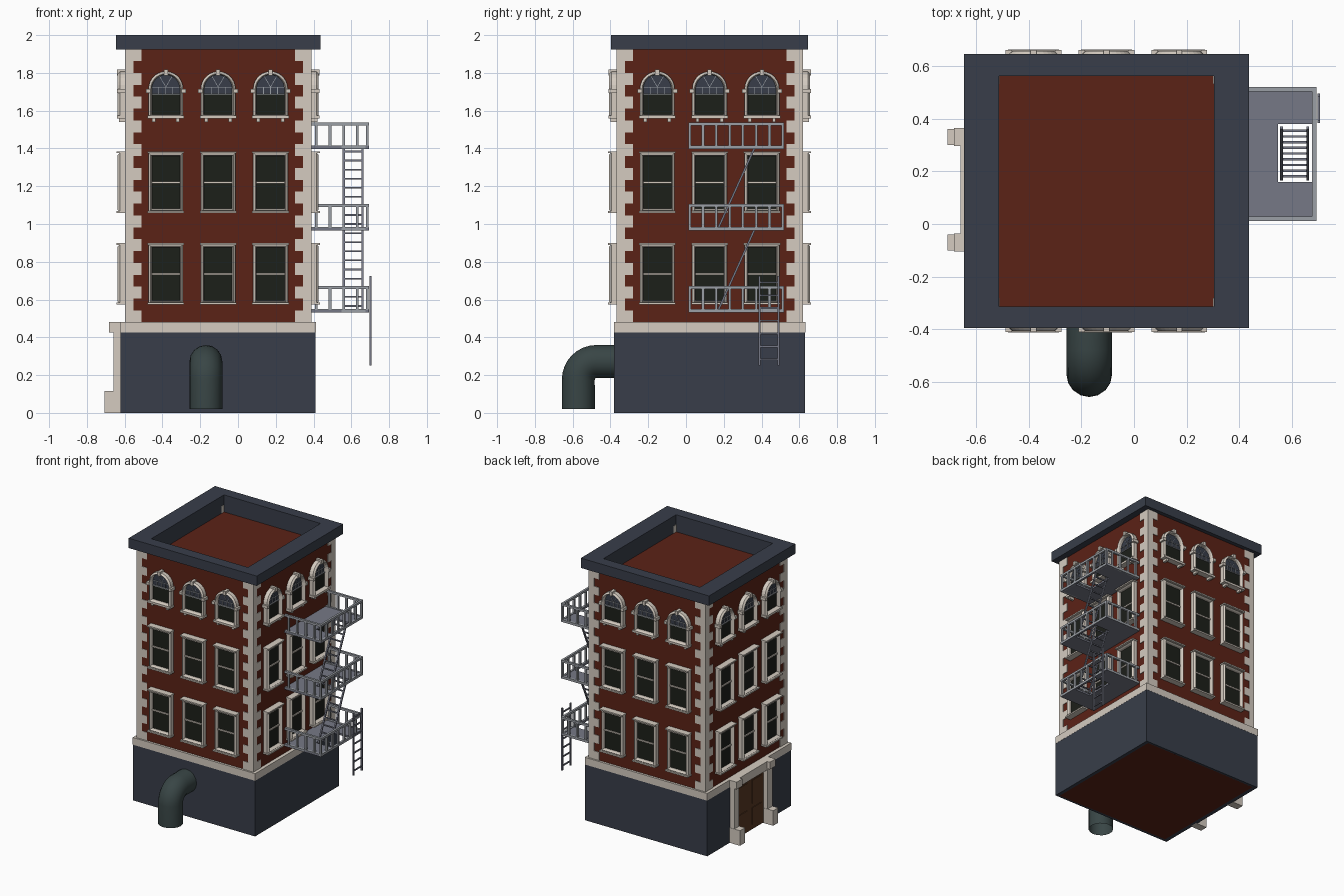
import bpy, bmesh, math
from mathutils import Matrix, Vector

if "Cube" in bpy.data.objects:
    bpy.data.objects.remove(bpy.data.objects["Cube"])

CX, CY, H = -0.105, 0.125, 0.49      # tower centre and half width of the brick body


def mat(name, r, g, b):
    m = bpy.data.materials.new(name)
    m.diffuse_color = (r, g, b, 1)
    m.use_nodes = True
    m.node_tree.nodes["Principled BSDF"].inputs["Base Color"].default_value = m.diffuse_color
    return m


BRICK = mat("brick", 0.105, 0.016, 0.008)
SLATE = mat("slate", 0.04, 0.048, 0.068)
CREAM = mat("cream_stone", 0.66, 0.6, 0.53)
GLASS = mat("dark_glass", 0.012, 0.014, 0.01)
STEEL = mat("steel", 0.33, 0.35, 0.38)
PLATE = mat("plate_steel", 0.18, 0.19, 0.24)
PIPE = mat("pipe_green", 0.04, 0.06, 0.06)
WOOD = mat("door_wood", 0.1, 0.04, 0.016)


def box(bm, x0, x1, y0, y1, z0, z1):
    m = Matrix.Translation(((x0 + x1) / 2, (y0 + y1) / 2, (z0 + z1) / 2)) @ \
        Matrix.Diagonal((x1 - x0, y1 - y0, z1 - z0, 1))
    bmesh.ops.create_cube(bm, size=1, matrix=m)


def bar(bm, p, q, w):
    p, q = Vector(p), Vector(q)
    d = q - p
    m = Matrix.Translation((p + q) / 2) @ d.to_track_quat('Z', 'Y').to_matrix().to_4x4() @ \
        Matrix.Diagonal((w, w, d.length, 1))
    bmesh.ops.create_cube(bm, size=1, matrix=m)


def loft(bm, loops, closed=False):
    rows = [[bm.verts.new(p) for p in l] for l in loops]
    n = len(rows[0])
    pairs = list(zip(rows, rows[1:])) + ([(rows[-1], rows[0])] if closed else [])
    for a, b in pairs:
        for i in range(n):
            j = (i + 1) % n
            bm.faces.new((a[i], a[j], b[j], b[i]))
    if not closed:
        bm.faces.new(rows[0])
        bm.faces.new(rows[-1])


def mesh(name, bm, m):
    bmesh.ops.recalc_face_normals(bm, faces=bm.faces)
    me = bpy.data.meshes.new(name)
    bm.to_mesh(me)
    bm.free()
    me.materials.append(m)
    return me


def place(name, me, matrix=Matrix()):
    o = bpy.data.objects.new(name, me)
    o.matrix_world = matrix
    bpy.context.collection.objects.link(o)
    return o


def square_ring(name, ox, oy, ix, iy, z0, z1, m):
    bm = bmesh.new()
    sq = lambda a, b, z: [(CX + s * a, CY + t * b, z) for s, t in ((-1, -1), (1, -1), (1, 1), (-1, 1))]
    loft(bm, [sq(ox, oy, z0), sq(ox, oy, z1), sq(ix, iy, z1), sq(ix, iy, z0)], True)
    place(name, mesh(name, bm, m))


# Tower: brick body, base, band, parapet and cornice
bm = bmesh.new()
box(bm, CX - H, CX + H, CY - H, CY + H, 0, 1.87)
place("brick_body", mesh("brick_body", bm, BRICK))
square_ring("base_wall", 0.516, 0.506, 0.485, 0.485, 0, 0.425, SLATE)
square_ring("stone_band", 0.517, 0.507, 0.48, 0.48, 0.425, 0.48, CREAM)
square_ring("parapet", H, H, 0.45, 0.45, 1.87, 1.93, BRICK)
square_ring("parapet_lining", 0.46, 0.46, 0.408, 0.438, 1.86, 1.93, SLATE)
square_ring("cornice", 0.541, 0.521, 0.408, 0.438, 1.925, 2.0, SLATE)

# Corner quoins, alternately long and short
bm = bmesh.new()
N = 23
step = (1.925 - 0.48) / N
for sx in (-1, 1):
    for sy in (-1, 1):
        for i in range(N):
            L = 0.088 if i % 2 == 0 else 0.045
            xs = sorted((CX + sx * (H + 0.004), CX + sx * (H + 0.004 - L)))
            ys = sorted((CY + sy * (H + 0.004), CY + sy * (H + 0.004 - L)))
            # stop under the recessed roof so nothing shows inside the parapet
            box(bm, *xs, *ys, 0.48 + i * step, 0.48 + (i + 1) * step)
place("quoins", mesh("quoins", bm, CREAM))


# Window parts in wall space: x along wall, -y outward, z from window bottom
def rect(i, y, h=0.315, w=0.184):
    a = w / 2 - i
    return [(-a, y, i), (a, y, i), (a, y, h - i), (-a, y, h - i)]


def arch(i, y, h=0.245, w=0.184):
    a, c = w / 2 - i, h - w / 2
    arc = [(a * math.cos(t), y, c + a * math.sin(t)) for t in (math.pi * k / 14 for k in range(15))]
    return [(-a, y, i), (a, y, i)] + arc


def casing(bm, shape):
    loft(bm, [shape(0, 0.01), shape(0, -0.03), shape(0.012, -0.042), shape(0.018, -0.03),
              shape(0.018, 0.01)], True)


bm = bmesh.new()
casing(bm, rect)
box(bm, -0.097, 0.097, -0.048, 0, -0.005, 0.006)       # sill
box(bm, -0.097, 0.097, -0.048, 0, 0.312, 0.322)        # head
box(bm, -0.076, 0.076, -0.02, 0, 0.152, 0.163)         # meeting rail
sash_frame = mesh("sash_frame", bm, CREAM)
bm = bmesh.new()
loft(bm, [rect(0.015, 0.005), rect(0.015, -0.012)])
sash_glass = mesh("sash_glass", bm, GLASS)

bm = bmesh.new()
casing(bm, arch)
SP = 0.245 - 0.092
box(bm, -0.097, 0.097, -0.046, 0, -0.004, 0.012)       # sill
for s in (-1, 1):
    box(bm, s * 0.064 - 0.009, s * 0.064 + 0.009, -0.036, 0, -0.022, -0.002)   # sill feet
    box(bm, s * 0.094 - 0.012, s * 0.094 + 0.012, -0.046, 0, SP - 0.022, SP)   # imposts
box(bm, -0.011, 0.011, -0.046, 0, 0.224, 0.256)        # keystone
arch_frame = mesh("arch_frame", bm, CREAM)
bm = bmesh.new()
box(bm, -0.076, 0.076, -0.018, 0, 0.122, 0.129)        # transom and glazing bars
box(bm, -0.074, 0.074, -0.016, 0, 0.160, 0.163)
for x in (-0.037, 0, 0.037):
    box(bm, x - 0.0015, x + 0.0015, -0.016, 0, 0.127, 0.162)
for t in (60, 120):
    t = math.radians(t)
    bar(bm, (0, -0.014, 0.162), (0.066 * math.cos(t), -0.014, 0.162 + 0.066 * math.sin(t)), 0.003)
arch_bars = mesh("arch_glazing_bars", bm, STEEL)
bm = bmesh.new()
loft(bm, [arch(0.015, 0.005), arch(0.015, -0.010)])
arch_fan = mesh("arch_fan_pane", bm, SLATE)
bm = bmesh.new()
box(bm, -0.076, 0.076, -0.012, 0, 0.012, 0.125)
arch_glass = mesh("arch_glass", bm, GLASS)

# Nine windows on each of the four walls
for side in range(4):
    wall = Matrix.Translation((CX, CY, 0)) @ Matrix.Rotation(side * math.pi / 2, 4, 'Z')
    for u in (-0.277, 0, 0.277):
        for z, parts in ((0.578, (sash_frame, sash_glass)), (1.063, (sash_frame, sash_glass)),
                         (1.563, (arch_frame, arch_bars, arch_fan, arch_glass))):
            for me in parts:
                place(me.name, me, wall @ Matrix.Translation((u, -H, z)))

# Doorway on the left wall
bm = bmesh.new()
for y in (-0.07, 0.33):
    box(bm, -0.66, -0.61, y - 0.028, y + 0.028, 0.1, 0.43)
    box(bm, -0.708, -0.61, y - 0.03, y + 0.03, 0, 0.115)
    box(bm, -0.683, -0.61, y - 0.034, y + 0.034, 0.425, 0.48)
box(bm, -0.66, -0.61, -0.07, 0.33, 0.415, 0.48)
place("door_surround", mesh("door_surround", bm, CREAM))
bm = bmesh.new()
for y in (0.042, 0.215):
    box(bm, -0.626, -0.61, y - 0.084, y + 0.084, 0.005, 0.415)
    for z0, z1 in ((0.04, 0.17), (0.2, 0.38)):
        box(bm, -0.631, -0.62, y - 0.055, y + 0.055, z0, z1)
place("double_door", mesh("double_door", bm, WOOD))

# Elbow pipe at the front
R, r = 0.095, 0.087
path = [(-0.17, -0.57, 0.02)]
for k in range(9):
    t = math.pi - k * math.pi / 16
    path.append((-0.17, -0.475 + R * math.cos(t), 0.177 + R * math.sin(t)))
path.append((-0.17, -0.375, 0.272))
cu = bpy.data.curves.new("elbow_pipe", 'CURVE')
cu.dimensions = '3D'
cu.bevel_depth = r
cu.bevel_resolution = 6
sp = cu.splines.new('POLY')
sp.points.add(len(path) - 1)
for pt, co in zip(sp.points, path):
    pt.co = (*co, 1)
cu.materials.append(PIPE)
place("elbow_pipe", cu)

# Fire escape: platforms with ladder holes, railings, ladders
X0, X1, Y0, Y1 = 0.385, 0.693, 0.012, 0.52
plates, rails, ladders = bmesh.new(), bmesh.new(), bmesh.new()
FLOORS = (0.532, 0.966, 1.398)
for z in FLOORS:
    t = z + 0.014
    box(plates, X0, 0.547, Y0, Y1, z, t)
    box(plates, 0.676, X1, Y0, Y1, z, t)
    box(plates, 0.547, 0.676, Y0, 0.16, z, t)
    box(plates, 0.547, 0.676, 0.38, Y1, z, t)
    for a, b in ((z, z + 0.018), (z + 0.124, z + 0.14)):
        box(rails, X1 - 0.016, X1, Y0, Y1, a, b)
        for y in (Y0, Y1 - 0.016):
            box(rails, X0, X1 - 0.016, y, y + 0.016, a, b)
    for i in range(8):
        y = Y0 + 0.008 + i * (Y1 - Y0 - 0.016) / 7
        box(rails, X1 - 0.015, X1 - 0.001, y - 0.007, y + 0.007, z, z + 0.13)
    for i in range(4):
        x = X0 + 0.03 + i * 0.072
        for y in (Y0 + 0.008, Y1 - 0.008):
            box(rails, x - 0.007, x + 0.007, y - 0.007, y + 0.007, z, z + 0.13)


def ladder(a, b, half, count, w):
    a, b, half = Vector(a), Vector(b), Vector(half)
    for s in (-1, 1):
        bar(ladders, a + s * half, b + s * half, w)
    for i in range(count):
        p = a.lerp(b, (i + 0.5) / count)
        bar(ladders, p - half, p + half, w * 0.8)


for lo, hi in zip(FLOORS, FLOORS[1:]):
    ladder((0.61, 0.17, lo + 0.01), (0.61, 0.365, hi + 0.01), (0.05, 0, 0), 9, 0.011)
ladder((0.702, 0.44, 0.25), (0.702, 0.44, 0.725), (0, 0.05, 0), 7, 0.011)
place("escape_platforms", mesh("escape_platforms", plates, PLATE))
place("escape_railings", mesh("escape_railings", rails, STEEL))
place("escape_ladders", mesh("escape_ladders", ladders, PLATE))
